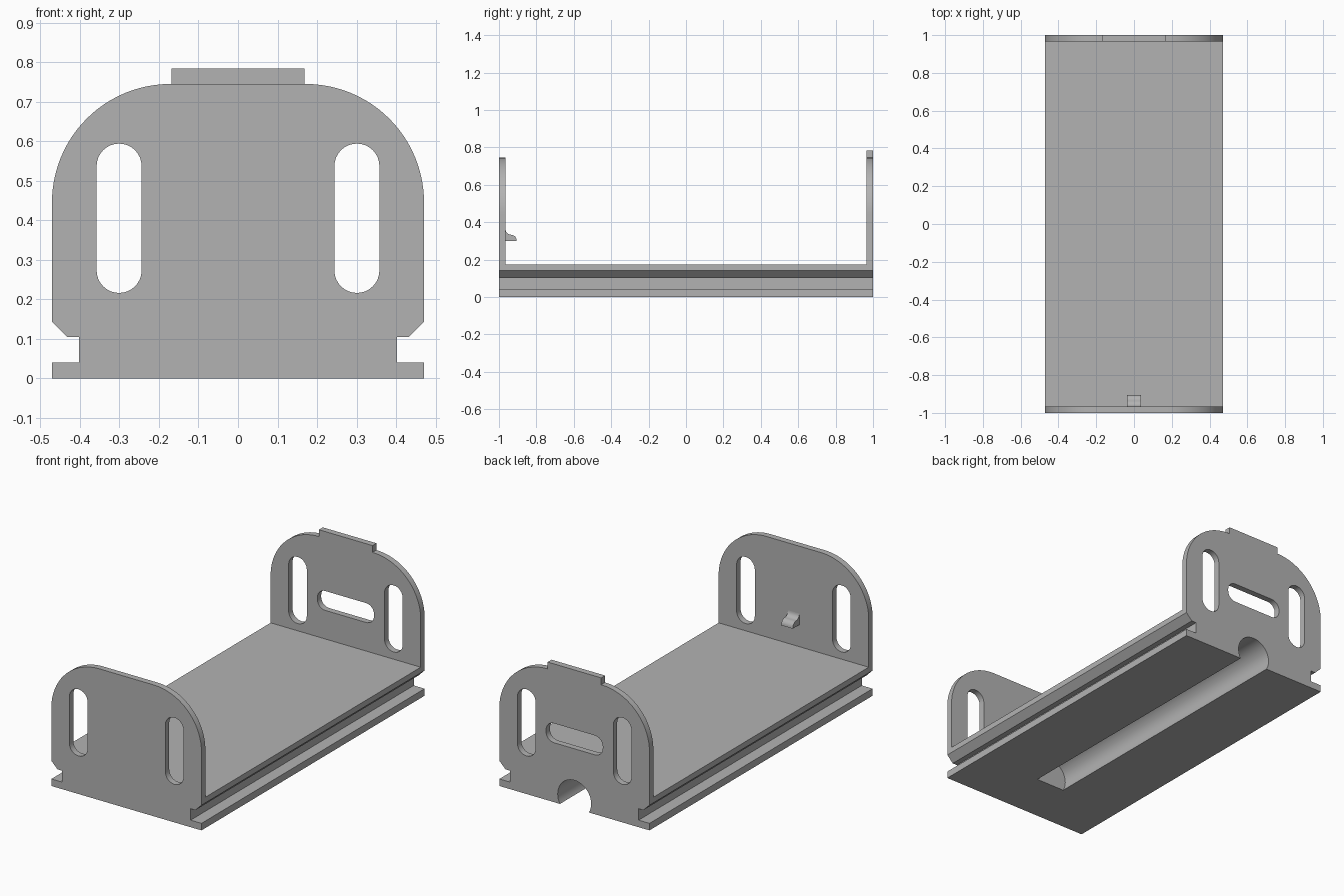
import bpy, bmesh, math

if "Cube" in bpy.data.objects:
    bpy.data.objects.remove(bpy.data.objects["Cube"])

grey = bpy.data.materials.new("light grey")
grey.diffuse_color = (0.45, 0.45, 0.45, 1)
grey.use_nodes = True
grey.node_tree.nodes["Principled BSDF"].inputs["Base Color"].default_value = grey.diffuse_color


def arc(cx, cz, r, a0, a1, n=16):
    """Points on an arc, angles in degrees."""
    angles = [math.radians(a0 + (a1 - a0) * i / n) for i in range(n + 1)]
    return [(cx + r * math.cos(a), cz + r * math.sin(a)) for a in angles]


def rounded(cx, cz, hw, hh, r):
    """Rounded rectangle outline."""
    pts = []
    for sx, sz, a in ((1, 1, 0), (-1, 1, 90), (-1, -1, 180), (1, -1, 270)):
        pts += arc(cx + sx * (hw - r), cz + sz * (hh - r), r, a, a + 90, 8)
    return pts


def prism(name, pts, lo, hi, axis="y"):
    """Extrude a closed outline along y (points are x,z) or x (points are y,z)."""
    place = (lambda p, d: (p[0], d, p[1])) if axis == "y" else (lambda p, d: (d, p[0], p[1]))
    bm = bmesh.new()
    face = bm.faces.new([bm.verts.new(place(p, lo)) for p in pts])
    ext = bmesh.ops.extrude_face_region(bm, geom=[face])["geom"]
    step = (0, hi - lo, 0) if axis == "y" else (hi - lo, 0, 0)
    bmesh.ops.translate(bm, vec=step, verts=[v for v in ext if isinstance(v, bmesh.types.BMVert)])
    bmesh.ops.remove_doubles(bm, verts=bm.verts, dist=1e-5)
    bmesh.ops.recalc_face_normals(bm, faces=bm.faces)
    mesh = bpy.data.meshes.new(name)
    bm.to_mesh(mesh)
    bm.free()
    mesh.materials.append(grey)
    obj = bpy.data.objects.new(name, mesh)
    bpy.context.collection.objects.link(obj)
    return obj


def activate(obj):
    bpy.ops.object.select_all(action="DESELECT")
    obj.select_set(True)
    bpy.context.view_layer.objects.active = obj


def cut(obj, cutter):
    """Subtract a cutter, then discard it."""
    mod = obj.modifiers.new("cut", "BOOLEAN")
    mod.operation, mod.solver, mod.object = "DIFFERENCE", "EXACT", cutter
    activate(obj)
    bpy.ops.object.modifier_apply(modifier=mod.name)
    bpy.data.objects.remove(cutter)


def box(x0, x1, z0, z1):
    return [(x0, z0), (x1, z0), (x1, z1), (x0, z1)]


# Tray: end outline with rail grooves, chamfers and rounded shoulders
half = [(0.471, 0), (0.471, 0.04), (0.403, 0.04), (0.403, 0.105),
        (0.433, 0.105), (0.471, 0.143)] + arc(0.171, 0.445, 0.3, 0, 90, 24)
outline = half + [(-x, z) for x, z in reversed(half)]
tray = prism("tray", outline, -1, 1)

# Open space between the two end plates
cut(tray, prism("hollow", box(-0.6, 0.6, 0.175, 1), -0.965, 0.965))

# Upright slots through both end plates
for side in (-1, 1):
    cut(tray, prism("upright_slot", rounded(side * 0.301, 0.405, 0.057, 0.189, 0.0569), -1.1, 1.1))

# Level slot in the back plate only
cut(tray, prism("level_slot", rounded(0, 0.392, 0.178, 0.055, 0.05), 0.9, 1.1))

# Round channel under the floor, open at the back
cut(tray, prism("channel", arc(0, 0.053, 0.105, 0, 352.5, 47), -0.7, 1.1))

# Tab on top of the back plate
tab = prism("top_tab", box(-0.168, 0.168, 0.745, 0.784), 0.965, 1)

# Small catch on the inside of the front plate
catch_profile = ([(-0.965, 0.3), (-0.905, 0.3)] + arc(-0.936, 0.302, 0.031, 15, 90, 8)
                 + arc(-0.935, 0.363, 0.03, 270, 180, 8))
catch = prism("catch", catch_profile, -0.036, 0.036, "x")

for obj in (tray, tab, catch):
    activate(obj)
    bpy.ops.object.shade_smooth_by_angle(angle=math.radians(30))
